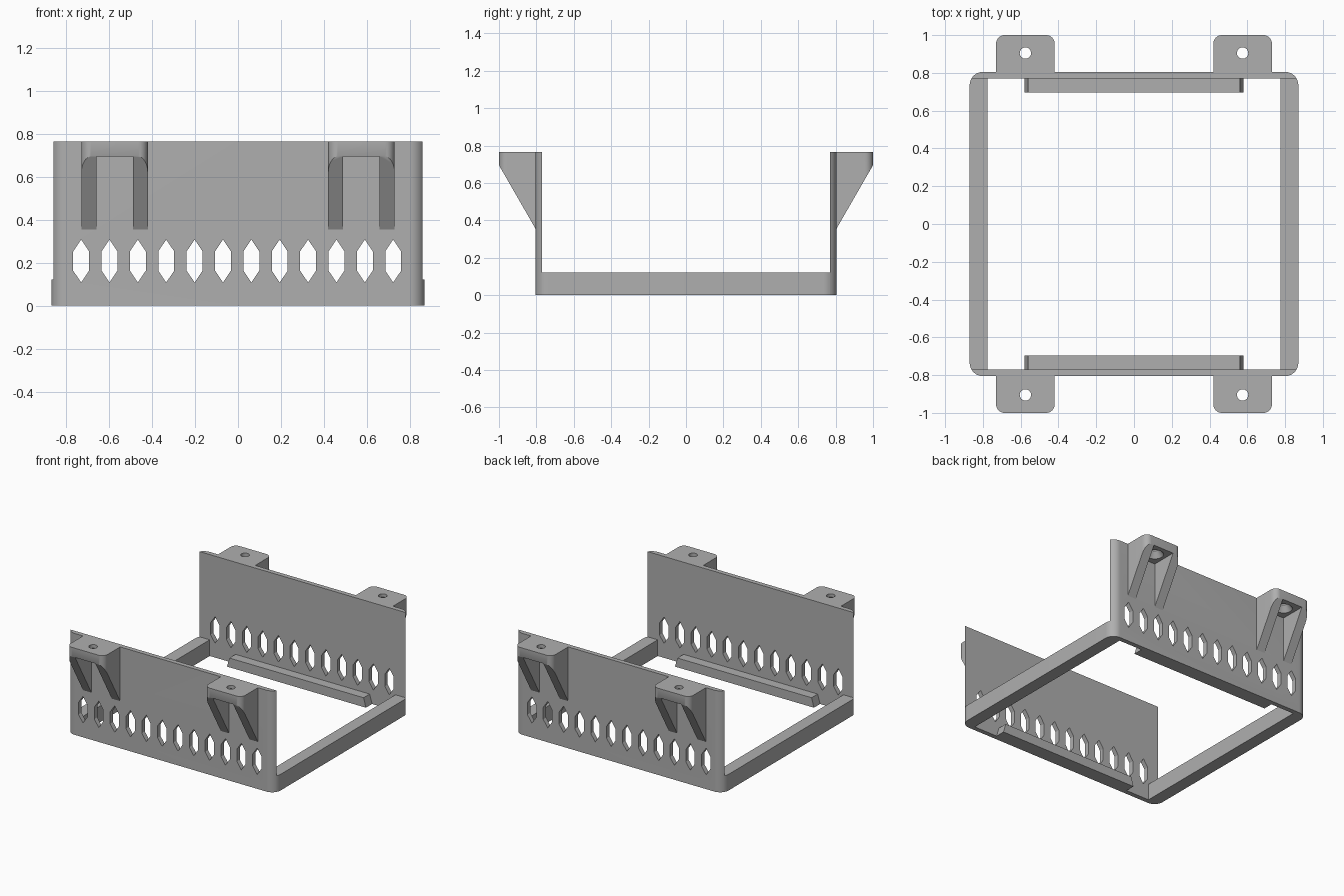
import bpy, bmesh, math
from mathutils import Matrix

if "Cube" in bpy.data.objects:
    bpy.data.objects.remove(bpy.data.objects["Cube"])

grey = bpy.data.materials.new("matte grey")
grey.diffuse_color = (0.43, 0.43, 0.43, 1)
grey.use_nodes = True
grey.node_tree.nodes["Principled BSDF"].inputs["Base Color"].default_value = grey.diffuse_color
HEIGHT, WALL_IN, WALL_OUT = 0.765, 0.77, 0.805


def arc(cx, cy, r, a0, a1, n=8):
    """Points on an arc, angles in degrees."""
    angles = [math.radians(a0 + (a1 - a0) * i / n) for i in range(n + 1)]
    return [(cx + r * math.cos(a), cy + r * math.sin(a)) for a in angles]


def prism(name, pts, lo, hi, axis="z"):
    """Extrude a 2D outline: (x, y) along z, or (x, z) along y."""
    place = (lambda p, d: (p[0], p[1], d)) if axis == "z" else (lambda p, d: (p[0], d, p[1]))
    bm = bmesh.new()
    a = [bm.verts.new(place(p, lo)) for p in pts]
    b = [bm.verts.new(place(p, hi)) for p in pts]
    n = len(pts)
    bm.faces.new(a[::-1])
    bm.faces.new(b)
    for i in range(n):
        bm.faces.new((a[i], a[(i + 1) % n], b[(i + 1) % n], b[i]))
    bmesh.ops.recalc_face_normals(bm, faces=bm.faces)
    mesh = bpy.data.meshes.new(name)
    bm.to_mesh(mesh)
    bm.free()
    obj = bpy.data.objects.new(name, mesh)
    bpy.context.collection.objects.link(obj)
    mesh.materials.append(grey)
    return obj


def box(name, x0, x1, y0, y1, z0, z1):
    return prism(name, [(x0, y0), (x1, y0), (x1, y1), (x0, y1)], z0, z1)


def activate(obj):
    bpy.ops.object.select_all(action="DESELECT")
    obj.select_set(True)
    bpy.context.view_layer.objects.active = obj


def cut(obj, cutter):
    """Subtract the cutter and remove it."""
    activate(obj)
    mod = obj.modifiers.new("cut", "BOOLEAN")
    mod.operation, mod.solver, mod.object = "DIFFERENCE", "EXACT", cutter
    bpy.ops.object.modifier_apply(modifier=mod.name)
    bpy.data.objects.remove(cutter)


def finish(obj):
    activate(obj)
    bpy.ops.object.shade_smooth_by_angle(angle=math.radians(30))


def turned(obj, name):
    """Copy turned half way round the z axis."""
    new = obj.copy()
    new.data = obj.data.copy()
    new.name = name
    new.data.transform(Matrix.Rotation(math.pi, 4, "Z"))
    bpy.context.collection.objects.link(new)
    return new


# Tall end walls with rounded outer corners
right = arc(0.80, 0.735, 0.07, 30, 90)
back_wall = prism("back_wall", right + [(-x, y) for x, y in right[::-1]], 0, HEIGHT)
front_wall = turned(back_wall, "front_wall")

# Row of long six-sided vents through each wall
hexagon = [(0, 0.1), (0.037, 0.045), (0.037, -0.045), (0, -0.1), (-0.037, -0.045), (-0.037, 0.045)]
for wall, side in ((back_wall, 1), (front_wall, -1)):
    for i in range(12):
        cx = -0.731 + i * 0.1322
        y0, y1 = sorted((side * 0.7, side * 0.9))
        cut(wall, prism("vent_cutter", [(cx + x, 0.208 + z) for x, z in hexagon], y0, y1, "y"))
    finish(wall)

# Low side rails joining the walls
edge = arc(0.80, 0.735, 0.07, 0, 30, 4)
outline = [(0.775, -WALL_IN)] + [(x, -y) for x, y in edge[::-1]] + edge + [(0.775, WALL_IN)]
right_rail = prism("right_rail", outline, 0, 0.122)
left_rail = turned(right_rail, "left_rail")
finish(right_rail)
finish(left_rail)

# Inner ledges with sloping ends
ledge = prism("back_ledge", [(-0.58, 0), (0.58, 0), (0.56, 0.07), (-0.56, 0.07)], 0.697, WALL_IN, "y")
turned(ledge, "front_ledge")

# Mounting brackets: rounded plate on two sloping ribs, with a countersunk hole
for cx, tag in ((0.575, "right"), (-0.575, "left")):
    w, r = 0.155, 0.045
    plan = ([(cx - w, WALL_OUT), (cx + w, WALL_OUT)] + arc(cx + w - r, 1 - r, r, 0, 90)
            + arc(cx - w + r, 1 - r, r, 90, 180))
    bracket = prism("back_%s_bracket" % tag, plan, 0.355, HEIGHT)
    bm = bmesh.new()
    bm.from_mesh(bracket.data)
    res = bmesh.ops.bisect_plane(bm, geom=bm.verts[:] + bm.edges[:] + bm.faces[:],
                                 plane_co=(0, WALL_OUT, 0.356), plane_no=(0, 0.339, -0.195),
                                 clear_outer=True)
    rim = [e for e in res["geom_cut"] if isinstance(e, bmesh.types.BMEdge)]
    bmesh.ops.holes_fill(bm, edges=rim)
    bmesh.ops.recalc_face_normals(bm, faces=bm.faces)
    bm.to_mesh(bracket.data)
    bm.free()
    cut(bracket, box("pocket_cutter", cx - 0.085, cx + 0.085, WALL_OUT - 0.1, 1.1, 0.2, 0.695))
    bpy.ops.mesh.primitive_cylinder_add(vertices=24, radius=0.03, depth=0.4, location=(cx, 0.905, 0.7))
    cut(bracket, bpy.context.object)
    bpy.ops.mesh.primitive_cone_add(vertices=24, radius1=0.065, radius2=0.03, depth=0.05,
                                    location=(cx, 0.905, 0.715))
    cut(bracket, bpy.context.object)
    other = turned(bracket, "front_%s_bracket" % ("left" if tag == "right" else "right"))
    finish(bracket)
    finish(other)
